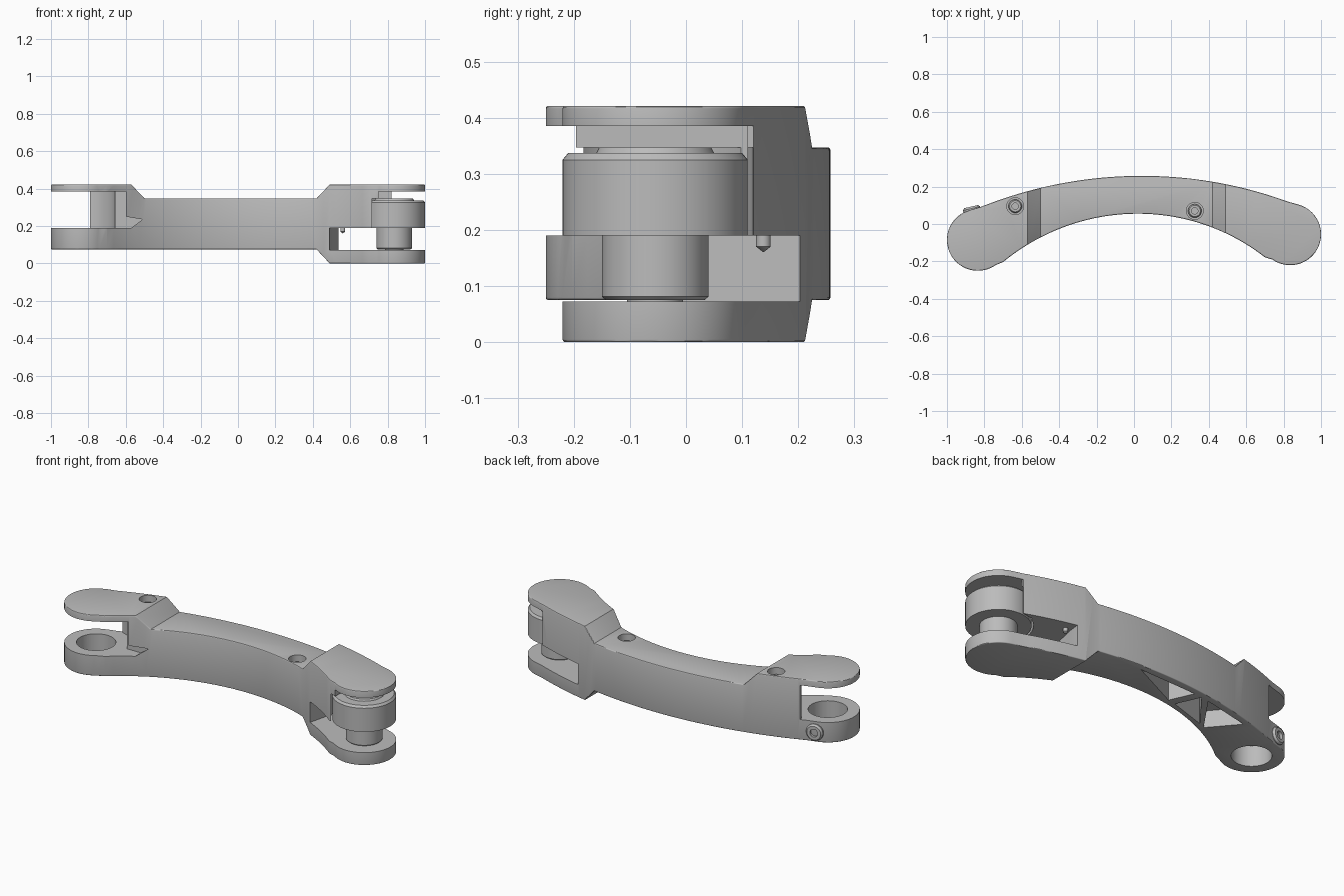
import bpy, bmesh
from math import cos, sin, radians, sqrt, pi
from mathutils import Vector

cube = bpy.data.objects.get("Cube")
if cube:
    bpy.data.objects.remove(cube, do_unlink=True)

grey = bpy.data.materials.new("mid grey")
grey.use_nodes = True
tone = (0.5, 0.5, 0.5, 1)
grey.diffuse_color = tone
grey.node_tree.nodes["Principled BSDF"].inputs["Base Color"].default_value = tone

TILT = 0.018
LEFT = (0.835, -0.055)     # pin end
RIGHT = (-0.835, -0.085)   # bore end


def prism(name, points, depth):
    """Extrude a 3D polygon along a vector."""
    bm = bmesh.new()
    face = bm.faces.new([bm.verts.new(p) for p in points])
    out = bmesh.ops.extrude_face_region(bm, geom=[face])
    moved = [v for v in out["geom"] if isinstance(v, bmesh.types.BMVert)]
    bmesh.ops.translate(bm, verts=moved, vec=depth)
    bmesh.ops.recalc_face_normals(bm, faces=bm.faces)
    mesh = bpy.data.meshes.new(name)
    bm.to_mesh(mesh)
    bm.free()
    mesh.materials.append(grey)
    obj = bpy.data.objects.new(name, mesh)
    bpy.context.collection.objects.link(obj)
    return obj


def plan_prism(name, outline, low, high):
    return prism(name, [(x, y, low) for x, y in outline], (0, 0, high - low))


def lathe(name, centre, profile, axis=(0, 0, 1), sides=64):
    """Spin a closed (radius, height) profile; radius 0 ends close it."""
    bm = bmesh.new()
    verts = [bm.verts.new((r, 0, h)) for r, h in profile]
    edges = [bm.edges.new(pair) for pair in zip(verts, verts[1:])]
    bmesh.ops.spin(bm, geom=verts + edges, axis=(0, 0, 1), cent=(0, 0, 0),
                   angle=2 * pi, steps=sides)
    bmesh.ops.remove_doubles(bm, verts=bm.verts, dist=0.0001)
    bmesh.ops.recalc_face_normals(bm, faces=bm.faces)
    mesh = bpy.data.meshes.new(name)
    bm.to_mesh(mesh)
    bm.free()
    mesh.materials.append(grey)
    obj = bpy.data.objects.new(name, mesh)
    obj.location = centre
    obj.rotation_euler = Vector(axis).to_track_quat("Z", "Y").to_euler()
    bpy.context.collection.objects.link(obj)
    return obj


def disc(name, centre, radius, low, high):
    profile = [(0, low), (radius, low), (radius, high), (0, high)]
    return lathe(name, (*centre, 0), profile)


def apply(obj, mod):
    bpy.ops.object.select_all(action="DESELECT")
    bpy.context.view_layer.objects.active = obj
    obj.select_set(True)
    bpy.ops.object.modifier_apply(modifier=mod.name)


def combine(obj, tool, operation="DIFFERENCE"):
    tool.hide_render = True
    mod = obj.modifiers.new("cut", "BOOLEAN")
    mod.operation, mod.solver, mod.object = operation, "EXACT", tool
    apply(obj, mod)
    bpy.data.objects.remove(tool, do_unlink=True)


def outer_y(x):
    return 0.257 - 2.3 + sqrt(2.3 ** 2 - x * x) + TILT * x


def inner_y(x):
    return 0.055 - 1.12 + sqrt(1.12 ** 2 - x * x) + TILT * x


def span(a, b, n):
    return [a + (b - a) * i / n for i in range(n + 1)]


# Curved arm: plan outline crossed with the stepped front profile
def cap(centre, start, end):
    return [(centre[0] + 0.165 * cos(radians(a)), centre[1] + 0.165 * sin(radians(a)))
            for a in span(start, end, 36)]


outline = cap(LEFT, -125, 75) + [(x, outer_y(x)) for x in span(0.82, -0.82, 40)]
outline += cap(RIGHT, 105, 305) + [(x, inner_y(x)) for x in span(-0.70, 0.70, 40)]
arm = plan_prism("curved_arm", outline, -0.1, 0.6)
steps = [(-1.1, 0.075), (0.42, 0.075), (0.49, 0), (1.1, 0), (1.1, 0.421),
         (0.49, 0.421), (0.42, 0.347), (-0.5, 0.347), (-0.57, 0.421), (-1.1, 0.421)]
combine(arm, prism("steps", [(x, -0.5, z) for x, z in steps], (0, 1, 0)), "INTERSECT")

# Softened rim edges
bevel = arm.modifiers.new("rim", "BEVEL")
bevel.width, bevel.segments = 0.009, 3
bevel.limit_method, bevel.angle_limit = "ANGLE", radians(55)
apply(arm, bevel)

# Bore end: round socket, open front corner with ramp, end opening and bore
combine(arm, disc("socket", RIGHT, 0.18, 0.19, 0.385))
combine(arm, plan_prism("end_opening", [(-1.2, -0.5), (-0.79, -0.5), (-0.79, 0.5), (-1.2, 0.5)],
                        0.19, 0.385))
ramp = [(-0.8, 0.19), (-0.57, 0.19), (-0.51, 0.235), (-0.6, 0.25), (-0.6, 0.385), (-0.8, 0.385)]
combine(arm, prism("front_corner", [(x, -0.4, z) for x, z in ramp], (0, 0.34, 0)))
combine(arm, disc("bore", RIGHT, 0.102, 0, 0.21))

# Pin end: slot under the knuckle, round socket and clearance above it
combine(arm, plan_prism("slot", [(0.47, -0.4), (1.2, -0.4), (1.2, 0.4), (0.56, 0.4), (0.53, 0.13),
                                 (0.49, -0.04)], 0.072, 0.19))
combine(arm, disc("socket", LEFT, 0.175, 0.18, 0.347))
combine(arm, plan_prism("clearance", [(0.75, -0.4), (1.2, -0.4), (1.2, 0.4), (0.82, 0.4),
                                      (0.82, 0.11), (0.75, 0.11)], 0.18, 0.385))

# Triangular lightening pockets in the underside
for tri in ([(0.14, 1), (-0.22, 1), (-0.16, 0)], [(-0.27, 1), (-0.21, 0), (-0.43, 0)],
            [(-0.32, 1), (-0.6, 1), (-0.47, 0)]):
    corners = [(x, outer_y(x) - 0.035 if back else inner_y(x) + 0.035) for x, back in tri]
    combine(arm, plan_prism("pocket", corners, 0, 0.26 if tri[0][0] > -0.3 else 0.17))

# Counterbores for the top screws
screws = [(-0.635, 0.095, 0.421), (0.325, 0.07, 0.347)]
for x, y, top in screws:
    combine(arm, disc("counterbore", (x, y), 0.045, top - 0.06, top + 0.05))

# Screw heads with a recessed drive
head = [(0, 0), (0.036, 0), (0.036, 0.022), (0.03, 0.03), (0.017, 0.03), (0.017, 0.01), (0, 0.01)]
parts = [arm]
for i, (x, y, top) in enumerate(screws):
    parts.append(lathe(f"top_screw_{i + 1}", (x, y, top - 0.061), head, sides=32))
side = [(r * 1.3, h * 1.3) for r, h in head]
parts.append(lathe("side_screw", (-0.862, 0.055, 0.13), side, (-0.22, 0.97, 0), 32))

# Knuckle, its pin and the locating peg
parts.append(lathe("knuckle", (*LEFT, 0),
                   [(0, 0.19), (0.165, 0.19), (0.165, 0.325), (0.155, 0.337), (0.105, 0.337),
                    (0.1, 0.347), (0, 0.347)]))
parts.append(lathe("knuckle_pin", (*LEFT, 0),
                   [(0, 0.07), (0.05, 0.07), (0.05, 0.075), (0.088, 0.075), (0.095, 0.081),
                    (0.095, 0.195), (0, 0.195)]))
parts.append(lathe("locating_peg", (0.56, 0.138, 0),
                   [(0, 0.16), (0.013, 0.17), (0.013, 0.2), (0, 0.2)], sides=24))

for part in parts:
    bpy.ops.object.select_all(action="DESELECT")
    bpy.context.view_layer.objects.active = part
    part.select_set(True)
    bpy.ops.object.shade_smooth_by_angle(angle=radians(30))
